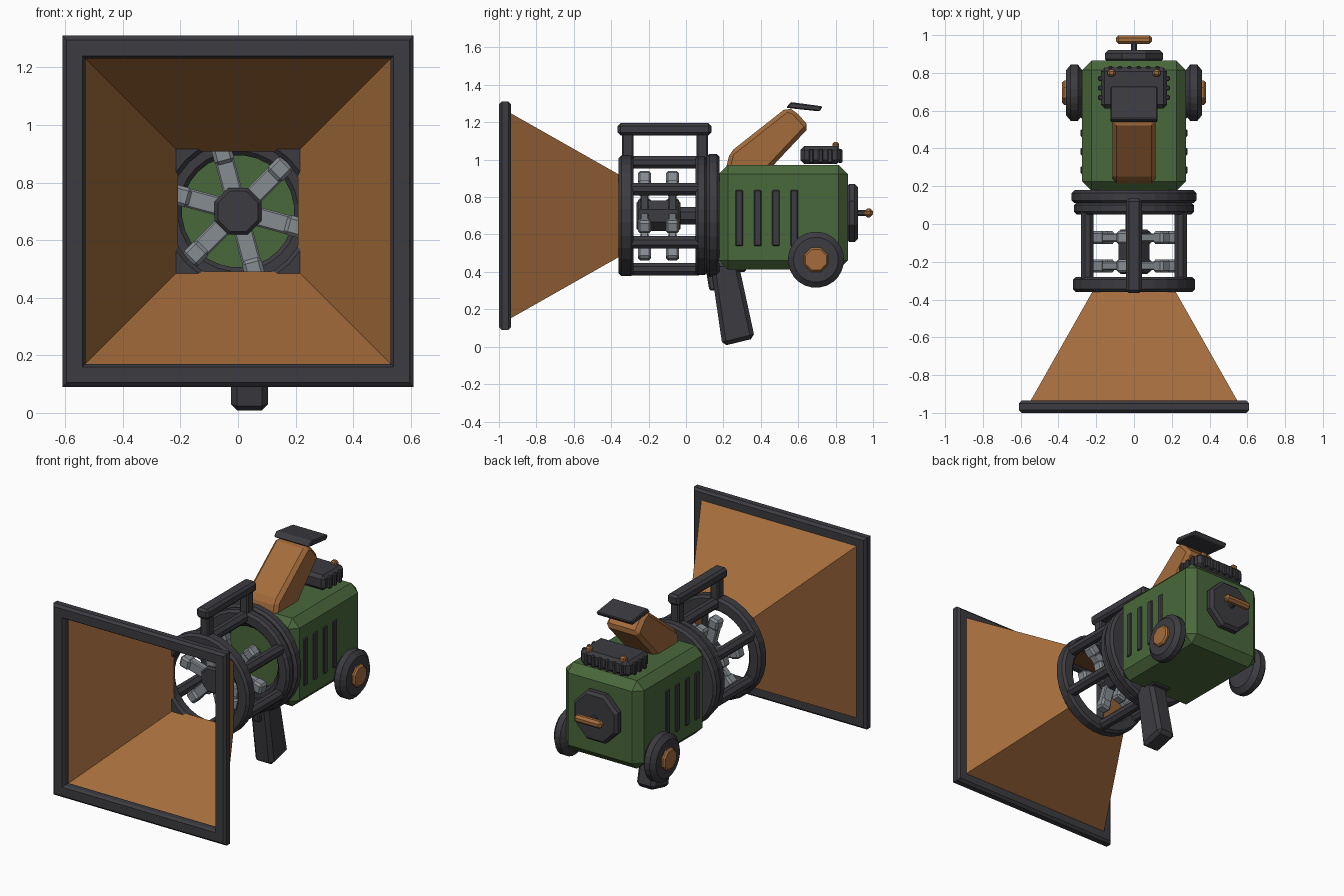
import bpy, bmesh, math
from mathutils import Matrix, Vector

cube = bpy.data.objects.get("Cube")
if cube:
    bpy.data.objects.remove(cube, do_unlink=True)


def material(name, rgb):
    m = bpy.data.materials.new(name)
    m.use_nodes = True
    m.diffuse_color = (*rgb, 1)
    m.node_tree.nodes["Principled BSDF"].inputs["Base Color"].default_value = (*rgb, 1)
    return m


DARK = material("charcoal", (0.045, 0.045, 0.053))
GREEN = material("green paint", (0.068, 0.14, 0.045))
BROWN = material("copper brown", (0.37, 0.15, 0.045))
GREY = material("steel grey", (0.24, 0.265, 0.29))
AXIS = 0.70  # height of the barrel axis


def finish(name, bm, mat, bevel=0, matrix=None):
    if bevel:
        bmesh.ops.bevel(bm, geom=bm.edges[:], offset=bevel, segments=1,
                        affect='EDGES', clamp_overlap=True)
    if matrix:
        bm.transform(matrix)
    bmesh.ops.recalc_face_normals(bm, faces=bm.faces[:])
    me = bpy.data.meshes.new(name)
    bm.to_mesh(me)
    bm.free()
    me.materials.append(mat)
    ob = bpy.data.objects.new(name, me)
    bpy.context.collection.objects.link(ob)
    return ob


def box(name, center, size, mat, bevel=0.01, matrix=None):
    bm = bmesh.new()
    bmesh.ops.create_cube(bm, size=1)
    bm.transform(Matrix.Translation(center) @ Matrix.Diagonal((*size, 1)))
    return finish(name, bm, mat, bevel, matrix)


def prism(name, yz, x, half, mat, bevel=0.02):
    """Side profile extruded across x."""
    bm = bmesh.new()
    face = bm.faces.new([bm.verts.new((x - half, y, z)) for y, z in yz])
    new = bmesh.ops.extrude_face_region(bm, geom=[face])["geom"]
    bmesh.ops.translate(bm, vec=(2 * half, 0, 0),
                        verts=[v for v in new if isinstance(v, bmesh.types.BMVert)])
    return finish(name, bm, mat, bevel)


def lathe(name, profile, mat, sides, center=(0, 0, 0), closed=False, turn=0, axis=None):
    """Profile of (radius, y) points turned about y, capped unless it is a ring."""
    bm = bmesh.new()
    rings = []
    for r, y in profile:
        angles = [2 * math.pi * (i + 0.5) / sides + turn for i in range(sides)]
        rings.append([bm.verts.new((r * math.cos(a), y, r * math.sin(a))) for a in angles])
    pairs = list(zip(rings, rings[1:]))
    if closed:
        pairs.append((rings[-1], rings[0]))
    else:
        bm.faces.new(rings[0])
        bm.faces.new(rings[-1])
    for a, b in pairs:
        for i in range(sides):
            j = (i + 1) % sides
            bm.faces.new((a[i], a[j], b[j], b[i]))
    return finish(name, bm, mat, 0, Matrix.Translation(center) @ (axis or Matrix()))


def disc(r, y0, y1, c):
    return [(r - c, y0), (r, y0 + c), (r, y1 - c), (r - c, y1)]


def ring(name, inner, outer, y0, y1, c):
    profile = disc(outer, y0, y1, c) + [(inner + c, y1), (inner, y1 - c),
                                        (inner, y0 + c), (inner + c, y0)]
    return lathe(name, profile, DARK, 28, (0, 0, AXIS), closed=True)


# Square horn, an open four-sided sheet
bm = bmesh.new()
loops = []
for half, y in ((0.55, -0.945), (0.21, -0.345)):
    loops.append([bm.verts.new((half * sx, y, AXIS + half * sz))
                  for sx, sz in ((-1, -1), (1, -1), (1, 1), (-1, 1))])
for i in range(4):
    j = (i + 1) % 4
    bm.faces.new((loops[0][i], loops[0][j], loops[1][j], loops[1][i]))
horn = finish("horn", bm, BROWN)
mod = horn.modifiers.new("thickness", 'SOLIDIFY')
mod.thickness = 0.006
mod.offset = 0

# Horn rim as one mitred square ring
bm = bmesh.new()
rows = []
for half, y in ((0.595, -1), (0.61, -0.985), (0.61, -0.95), (0.595, -0.935),
                (0.54, -0.935), (0.53, -0.95), (0.53, -0.985), (0.54, -1)):
    rows.append([bm.verts.new((half * sx, y, AXIS + half * sz))
                 for sx, sz in ((-1, -1), (1, -1), (1, 1), (-1, 1))])
for k, row in enumerate(rows):
    nxt = rows[(k + 1) % len(rows)]
    for i in range(4):
        j = (i + 1) % 4
        bm.faces.new((row[i], row[j], nxt[j], nxt[i]))
finish("horn_rim", bm, DARK)

# Cage rings and bars
ring("cage_front_ring", 0.24, 0.325, -0.36, -0.28, 0.015)
ring("cage_rear_ring", 0.24, 0.32, 0.05, 0.115, 0.015)
ring("body_collar", 0.195, 0.332, 0.11, 0.18, 0.015)
for k in range(6):
    a = math.radians(30 + 60 * k)
    lathe("cage_bar", [(0.036, -0.3), (0.036, 0.07)], DARK, 8,
          (0.285 * math.cos(a), 0, AXIS + 0.285 * math.sin(a)))

# Carry handle
box("carry_handle", (0, -0.115, 1.163), (0.085, 0.5, 0.066), DARK, 0.015)
for y in (-0.312, 0.087):
    box("carry_handle_post", (0, y, 1.07), (0.06, 0.062, 0.16), DARK, 0.008)

# Rotor hub with two rows of six paddles
lathe("rotor_hub", disc(0.088, -0.265, -0.03, 0.012), DARK, 8, (0, 0, AXIS))
lathe("rotor_shaft", [(0.05, -0.05), (0.05, 0.2)], DARK, 8, (0, 0, AXIS))
for y in (-0.222, -0.072):
    for k in range(6):
        m = Matrix.Translation((0, y, AXIS)) @ Matrix.Rotation(math.radians(15 - 60 * k), 4, 'Y')
        box("paddle_stem", (0.13, 0, 0), (0.12, 0.045, 0.066), GREY, 0.006, m)
        box("paddle_tip", (0.207, 0, 0), (0.07, 0.07, 0.07), GREY, 0.012, m)

# Body with side vents
box("body", (0, 0.52, 0.692), (0.55, 0.69, 0.56), GREEN, 0.05)
for side in (-1, 1):
    for k in range(4):
        box("side_vent", (side * 0.274, 0.285 + 0.098 * k, 0.688), (0.018, 0.04, 0.3), DARK, 0.005)

# Wheels with hubs
for side in (-1, 1):
    turn = Matrix.Rotation(-side * math.pi / 2, 4, 'Z')
    center = (side * 0.275, 0.695, 0.465)
    lathe("wheel", [(0.115, -0.005), (0.15, 0.022), (0.15, 0.06), (0.12, 0.085)],
          DARK, 24, center, axis=turn)
    lathe("wheel_hub", [(0.07, 0.05), (0.07, 0.095), (0.06, 0.105)], BROWN, 8, center, axis=turn)

# Rear hatch and its turning handle
lathe("rear_hatch", disc(0.167, 0.855, 0.92, 0.018), DARK, 8, (0, 0, 0.715))
lathe("hatch_stem", [(0.018, 0.9), (0.018, 0.97)], DARK, 8, (0, 0, 0.715))
box("hatch_handle", (0, 0.976, 0.715), (0.19, 0.046, 0.046), BROWN, 0.014)

# Ribbed engine cover with two knobs
box("engine_cover", (0, 0.72, 1.025), (0.35, 0.215, 0.095), DARK, 0.02)
for k in range(3):
    for side in (-1, 1):
        box("cover_side_rib", (side * 0.177, 0.67 + 0.05 * k, 1.02), (0.026, 0.026, 0.075), DARK, 0.006)
for k in range(6):
    box("cover_rear_rib", (-0.125 + 0.05 * k, 0.825, 1.02), (0.026, 0.022, 0.075), DARK, 0.006)
for side in (-1, 1):
    box("cover_knob", (side * 0.12, 0.8, 1.075), (0.042, 0.036, 0.04), BROWN, 0.01)

# Slanted intake chute and lid
prism("intake_chute", [(0.205, 0.92), (0.235, 1.04), (0.54, 1.28), (0.585, 1.26),
                       (0.66, 1.175), (0.42, 0.92)], 0, 0.115, BROWN, 0.022)
prism("chute_lid", [(0.535, 1.277), (0.56, 1.308), (0.73, 1.285), (0.715, 1.258)],
      0, 0.125, DARK, 0.006)

# Pistol grip with trigger
prism("grip", [(0.13, 0.45), (0.28, 0.45), (0.368, 0.045), (0.195, 0.003)],
      0.04, 0.065, DARK, 0.022)
prism("trigger", [(0.108, 0.4), (0.15, 0.4), (0.165, 0.3), (0.125, 0.3)],
      0.04, 0.022, DARK, 0.008)
box("grip_mount", (0.04, 0.22, 0.415), (0.13, 0.2, 0.03), DARK, 0.008)
